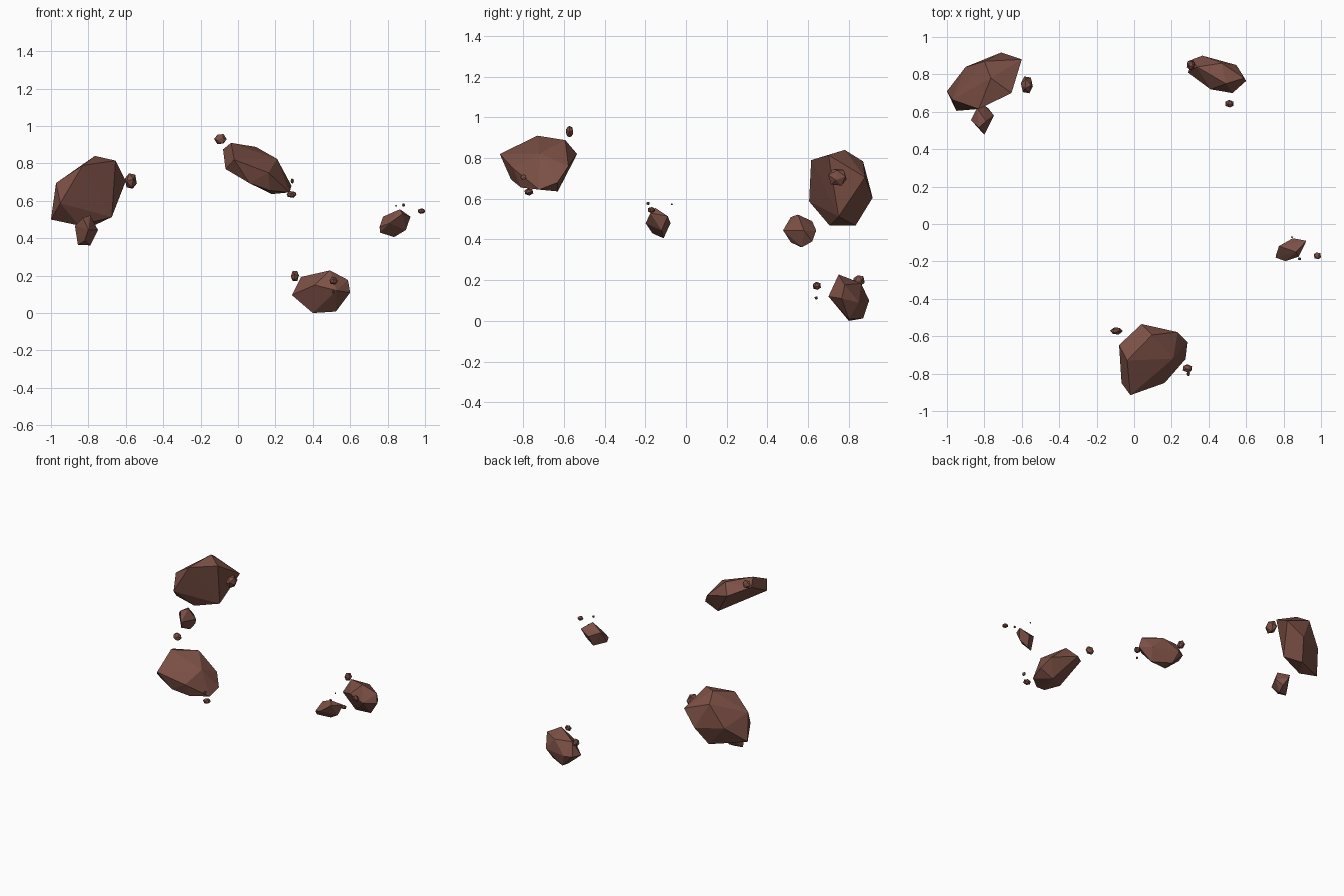
import bpy, bmesh, random
from mathutils import Vector, Euler

random.seed(4)
mat = bpy.data.materials.new("rock_brown")
mat.diffuse_color = (0.2, 0.08, 0.06, 1)


def finish(name, bm):
    bmesh.ops.recalc_face_normals(bm, faces=bm.faces)
    me = bpy.data.meshes.new(name)
    bm.to_mesh(me)
    bm.free()
    me.materials.append(mat)
    ob = bpy.data.objects.new(name, me)
    bpy.context.collection.objects.link(ob)


def boulder(name, corners):
    """Faceted rock: the convex hull of a few corner points."""
    bm = bmesh.new()
    for c in corners:
        bm.verts.new(c)
    res = bmesh.ops.convex_hull(bm, input=bm.verts)
    loose = [v for v in bm.verts if not v.link_faces]
    bmesh.ops.delete(bm, geom=loose, context='VERTS')
    finish(name, bm)


def pebble(name, centre, half):
    """Small rock: a turned icosahedron stretched to its extents."""
    bm = bmesh.new()
    bmesh.ops.create_icosphere(bm, subdivisions=1, radius=1)
    rot = Euler([random.uniform(0, 3) for _ in range(3)]).to_matrix()
    for v in bm.verts:
        v.co = rot @ v.co
    for i in range(3):
        m = max(abs(v.co[i]) for v in bm.verts)
        for v in bm.verts:
            v.co[i] = v.co[i] / m * half[i] + centre[i]
    finish(name, bm)


# Large rock at back left
boulder("large_rock", [
    (-.765, .78, .84), (-.655, .70, .815), (-.6, .88, .706), (-.71, .917, .605),
    (-.8, .87, .784), (-1, .71, .5), (-.973, .665, .695), (-.95, .605, .587),
    (-.83, .615, .79), (-.77, .833, .468), (-.85, .706, .468),
    (-.675, .75, .513), (-.9, .84, .62)])

# Slanted rock at the front
boulder("slanted_rock", [
    (-.037, -.73, .91), (.096, -.593, .888), (-.08, -.647, .875), (.04, -.535, .82),
    (.233, -.578, .76), (.286, -.631, .68), (.275, -.722, .645), (.163, -.85, .75),
    (-.02, -.915, .82), (-.067, -.85, .77), (.18, -.63, .636), (.06, -.86, .695),
    (.209, -.72, .824), (.17, -.81, .655)])

# Low rock at back right
boulder("low_rock", [
    (.492, .75, .228), (.337, .84, .193), (.588, .78, .177), (.6, .765, .11),
    (.527, .70, .12), (.41, .72, .15), (.288, .81, .096), (.312, .88, .10),
    (.366, .9, .1), (.548, .85, .09), (.524, .80, .008), (.40, .87, .012),
    (.40, .80, 0), (.47, .86, .184)])

# Rock at the right
boulder("right_rock", [
    (.866, -.15, .555), (.922, -.09, .515), (.85, -.076, .48), (.898, -.12, .444),
    (.834, -.11, .406), (.76, -.165, .43), (.757, -.18, .46), (.775, -.118, .515),
    (.81, -.198, .48), (.88, -.175, .53)])

# Medium rock hanging below the large one
boulder("medium_rock", [
    (-.872, .556, .465), (-.79, .55, .522), (-.749, .58, .444), (-.79, .57, .362),
    (-.856, .56, .364), (-.81, .64, .444), (-.8, .477, .445), (-.82, .515, .386),
    (-.83, .515, .51), (-.84, .62, .49), (-.78, .62, .39)])

# Pebbles floating beside each rock: centre, half extents
pebbles = {
    "large_rock_pebble": ((-.573, .744, .706), (.032, .045, .041)),
    "slanted_rock_pebble_high": ((-.094, -.572, .93), (.034, .018, .027)),
    "slanted_rock_pebble_low": ((.286, -.772, .634), (.026, .022, .018)),
    "slanted_rock_chip": ((.29, -.799, .706), (.009, .015, .014)),
    "low_rock_pebble_high": ((.304, .85, .198), (.022, .028, .026)),
    "low_rock_pebble_front": ((.511, .643, .172), (.021, .02, .02)),
    "low_rock_chip": ((.51, .64, .113), (.008, .008, .008)),
    "right_rock_pebble": ((.981, -.17, .545), (.019, .018, .015)),
    "right_rock_chip_front": ((.885, -.186, .577), (.008, .008, .008)),
    "right_rock_chip_back": ((.845, -.07, .573), (.005, .005, .005)),
}
for name, (centre, half) in pebbles.items():
    pebble(name, centre, half)
